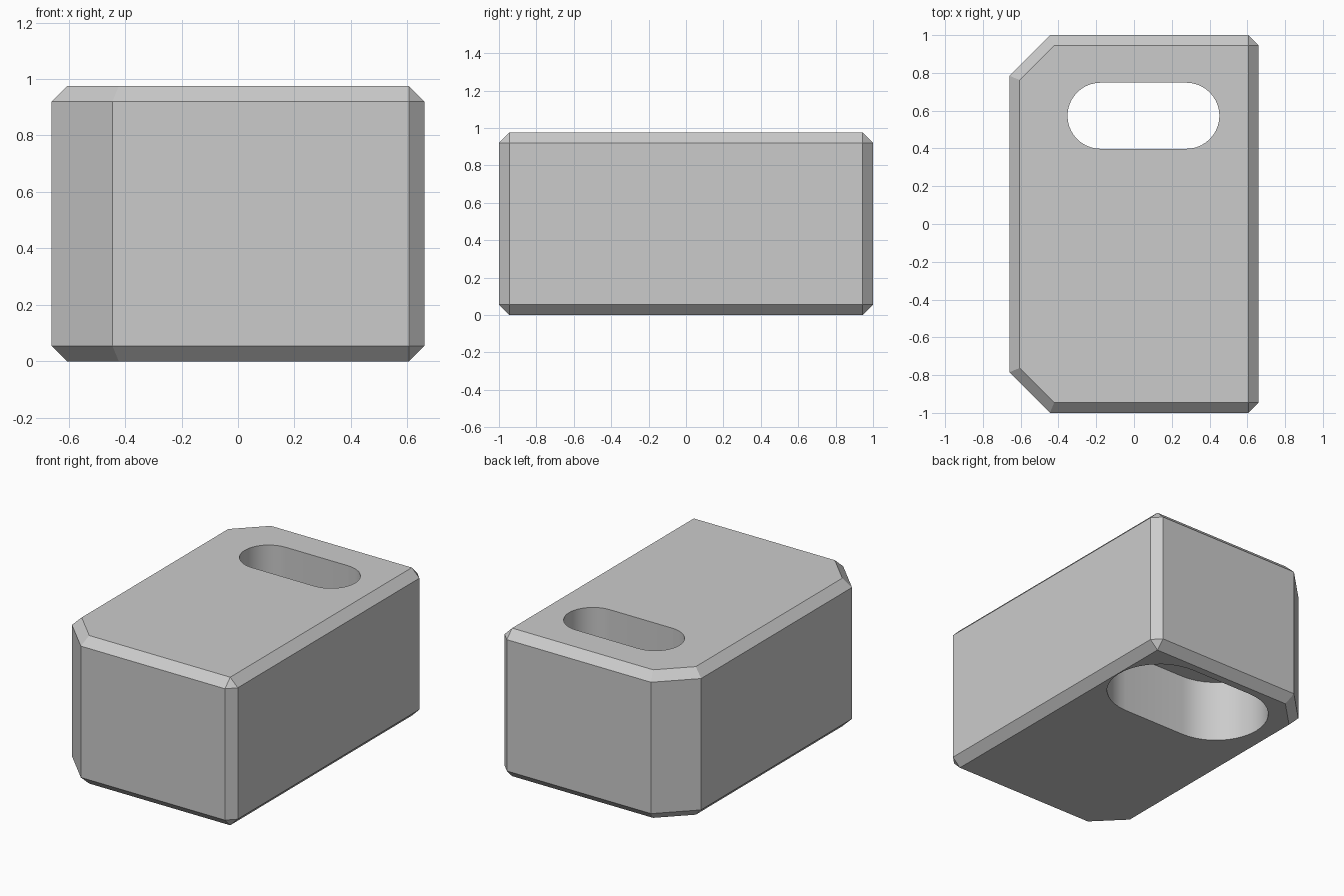
import bpy, bmesh, math

cube = bpy.data.objects.get("Cube")
if cube:
    bpy.data.objects.remove(cube, do_unlink=True)

HEIGHT = 0.975
CHAMFER = 0.055
SLOT_X, SLOT_Y, SLOT_HALF = 0.05, 0.573, 0.227

grey = bpy.data.materials.new("plain grey")
grey.use_nodes = True
colour = (0.6, 0.6, 0.6, 1)
grey.diffuse_color = colour
grey.node_tree.nodes["Principled BSDF"].inputs["Base Color"].default_value = colour


def prism(name, outline, z0, z1, chamfer=None):
    """Extrude an outline upward; chamfer is an optional (edge test, width)."""
    bm = bmesh.new()
    base = bm.faces.new([bm.verts.new((x, y, z0)) for x, y in outline])
    top = bmesh.ops.extrude_face_region(bm, geom=[base])["geom"]
    for v in top:
        if isinstance(v, bmesh.types.BMVert):
            v.co.z = z1
    bmesh.ops.recalc_face_normals(bm, faces=bm.faces)
    if chamfer:
        test, width = chamfer
        bmesh.ops.bevel(bm, geom=[e for e in bm.edges if test(e)], offset=width,
                        offset_type='OFFSET', segments=1, affect='EDGES')
    mesh = bpy.data.meshes.new(name)
    bm.to_mesh(mesh)
    bm.free()
    mesh.materials.append(grey)
    obj = bpy.data.objects.new(name, mesh)
    bpy.context.collection.objects.link(obj)
    return obj


def slot_outline(radius, steps=20):
    """Stadium shape with its straight sides along x."""
    points = []
    for side in (1, -1):
        for i in range(steps + 1):
            a = math.pi * (i / steps - 0.5)
            points.append((SLOT_X + side * (SLOT_HALF + radius * math.cos(a)),
                           SLOT_Y + side * radius * math.sin(a)))
    return points


# Block: two wide cut corners on one side, thin chamfers on all other edges
half = [(-0.66, -0.785), (-0.445, -1), (0.66, -1)]
outline = half + [(x, -y) for x, y in reversed(half)]


def thin_edge(e):
    a, b = (v.co for v in e.verts)
    return abs(a.z - b.z) < 0.01 or a.x > 0


block = prism("slotted_block", outline, 0, HEIGHT, (thin_edge, CHAMFER))

# Slot through the block, and a wider recess below it
cutters = [prism("slot_cutter", slot_outline(0.175), -0.1, HEIGHT + 0.1),
           prism("recess_cutter", slot_outline(0.322), -0.2, 0.41)]
bpy.context.view_layer.objects.active = block
block.select_set(True)
for cutter in cutters:
    cutter.hide_render = True
    mod = block.modifiers.new(cutter.name, 'BOOLEAN')
    mod.operation = 'DIFFERENCE'
    mod.solver = 'EXACT'
    mod.object = cutter
    bpy.ops.object.modifier_apply(modifier=mod.name)
    bpy.data.objects.remove(cutter, do_unlink=True)

bpy.ops.object.shade_smooth_by_angle(angle=math.radians(30))
